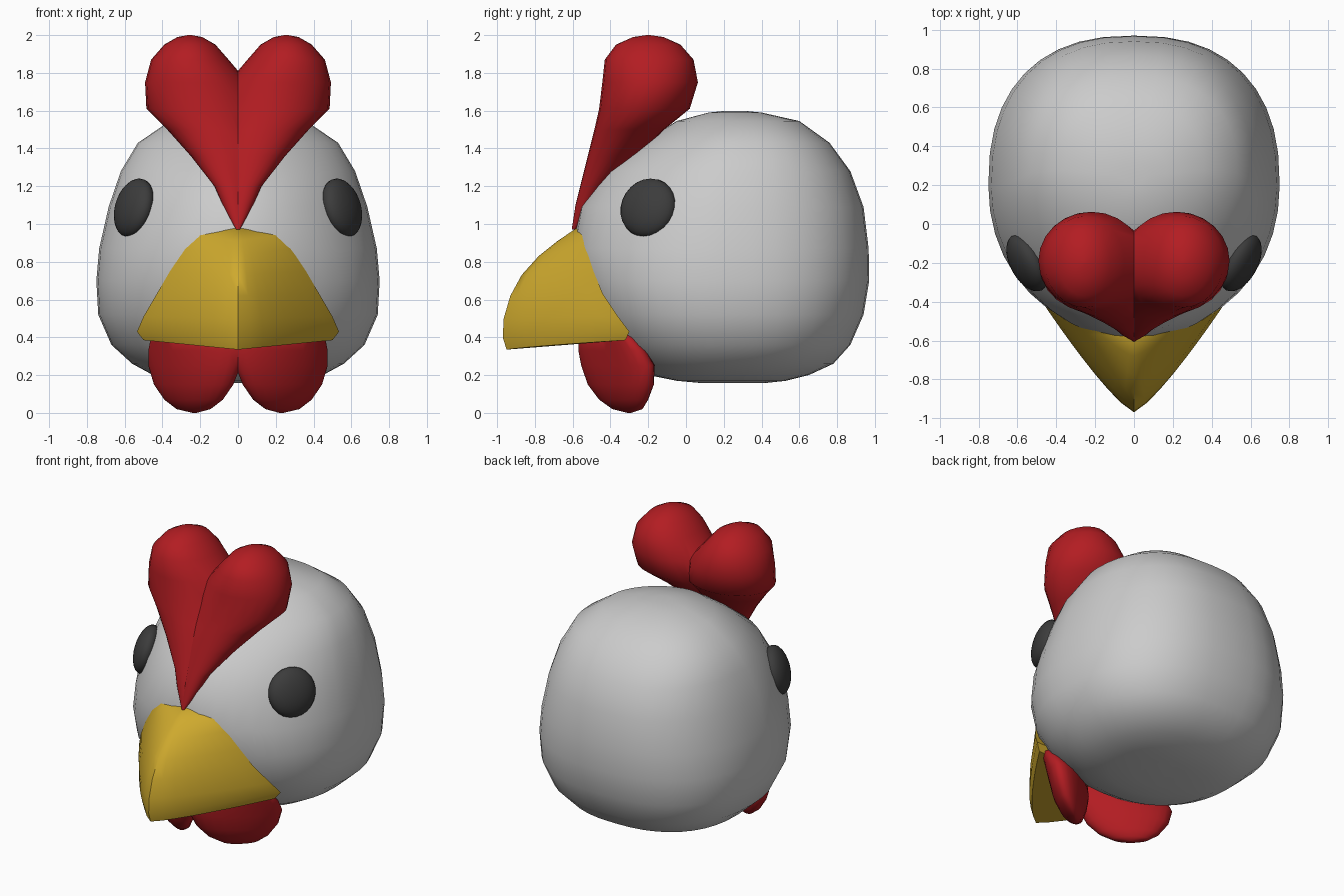
import bpy, bmesh
from math import sin, cos, pi, copysign
from mathutils import Vector

if "Cube" in bpy.data.objects:
    bpy.data.objects.remove(bpy.data.objects["Cube"])


def material(name, rgb):
    m = bpy.data.materials.new(name)
    m.diffuse_color = (*rgb, 1)
    m.use_nodes = True
    m.node_tree.nodes["Principled BSDF"].inputs["Base Color"].default_value = m.diffuse_color
    return m


red = material("red", (0.45, 0.012, 0.016))
yellow = material("yellow", (0.62, 0.40, 0.027))
dark = material("dark", (0.045, 0.045, 0.045))


def smooth(ob, angle):
    bpy.ops.object.select_all(action='DESELECT')
    ob.select_set(True)
    bpy.context.view_layer.objects.active = ob
    bpy.ops.object.shade_smooth_by_angle(angle=angle)


def loft(name, rings, mat=None, mirror=False, angle=0.9):
    """Skin closed rings of equal length and cap both ends."""
    bm = bmesh.new()
    loops = [[bm.verts.new(p) for p in ring] for ring in rings]
    n = len(loops[0])
    for a, b in zip(loops, loops[1:]):
        for i in range(n):
            j = (i + 1) % n
            bm.faces.new((a[i], a[j], b[j], b[i]))
    bm.faces.new(loops[0])
    bm.faces.new(loops[-1])
    bmesh.ops.recalc_face_normals(bm, faces=bm.faces)
    me = bpy.data.meshes.new(name)
    bm.to_mesh(me)
    bm.free()
    ob = bpy.data.objects.new(name, me)
    bpy.context.collection.objects.link(ob)
    if mat:
        me.materials.append(mat)
    smooth(ob, angle)
    if mirror:
        mod = ob.modifiers.new("mirror", 'MIRROR')
        mod.use_bisect_axis[0] = True
        mod.use_mirror_merge = False
    return ob


def head_ring(z, w, front, back, n=40):
    c, h = (front + back) / 2, (back - front) / 2
    n_front = 2.2 - 0.4 * min(1, max(0, (z - 0.6) / 0.4))
    ring = []
    for i in range(n):
        t = 2 * pi * i / n
        e = 2 / (2.4 if sin(t) > 0 else n_front)
        ring.append((w * copysign(abs(cos(t)) ** e, cos(t)),
                     c + h * copysign(abs(sin(t)) ** e, sin(t)), z))
    return ring


def oval(z, cx, rx, cy, ry, skew=0, n=24):
    return [(cx + rx * cos(2 * pi * i / n), cy + ry * sin(2 * pi * i / n + skew), z)
            for i in range(n)]


def beak_ring(ry, rz, ex, ey, ez, n=8):
    ring = []
    for i in range(-n, n + 1):
        s = abs(i) / n
        ring.append((ex * i / n, ry + (ey - ry) * s ** 1.25, rz + (ez - rz) * s))
    return ring


# Head: height, half width, front y, back y
loft("head", [head_ring(*r) for r in [
    (0.158, 0.12, 0.08, 0.42), (0.17, 0.30, -0.05, 0.53), (0.20, 0.45, -0.2, 0.65),
    (0.26, 0.56, -0.3, 0.78), (0.36, 0.67, -0.4, 0.87), (0.52, 0.74, -0.5, 0.94),
    (0.70, 0.75, -0.57, 0.97), (0.87, 0.735, -0.6, 0.967), (1.09, 0.685, -0.56, 0.94),
    (1.28, 0.62, -0.43, 0.87), (1.43, 0.53, -0.23, 0.76), (1.545, 0.36, -0.05, 0.6),
    (1.59, 0.17, 0.12, 0.4), (1.598, 0.06, 0.2, 0.32)]])

# Beak: ridge y and z, side edge x, y and z
loft("beak", [beak_ring(*r) for r in [
    (-0.57, 0.985, 0.06, -0.56, 0.982), (-0.68, 0.91, 0.20, -0.55, 0.94),
    (-0.78, 0.83, 0.28, -0.53, 0.87), (-0.87, 0.73, 0.36, -0.49, 0.75),
    (-0.93, 0.62, 0.43, -0.44, 0.63), (-0.965, 0.50, 0.50, -0.36, 0.51),
    (-0.97, 0.40, 0.535, -0.30, 0.43), (-0.95, 0.335, 0.50, -0.32, 0.385)]], yellow)

# Comb: one lobe, cut at the middle and mirrored
loft("comb", [oval(*r) for r in [
    (0.97, 0, 0.01, -0.595, 0.01), (1.10, 0.02, 0.06, -0.535, 0.05),
    (1.20, 0.04, 0.085, -0.49, 0.07), (1.36, 0.08, 0.17, -0.39, 0.13),
    (1.50, 0.13, 0.245, -0.30, 0.185), (1.61, 0.19, 0.295, -0.22, 0.24),
    (1.75, 0.22, 0.272, -0.19, 0.253), (1.87, 0.255, 0.205, -0.195, 0.235),
    (1.95, 0.255, 0.135, -0.20, 0.17), (1.99, 0.255, 0.065, -0.20, 0.08),
    (2.0, 0.255, 0.01, -0.20, 0.01)]], red, mirror=True)

# Wattles: slanted leaf-like lobes under the beak
loft("wattles", [oval(*r, skew=0.84) for r in [
    (0, 0.23, 0.01, -0.30, 0.01), (0.02, 0.235, 0.09, -0.31, 0.08),
    (0.07, 0.235, 0.155, -0.33, 0.13), (0.15, 0.235, 0.21, -0.345, 0.175),
    (0.25, 0.23, 0.245, -0.36, 0.195), (0.33, 0.22, 0.255, -0.39, 0.18),
    (0.40, 0.21, 0.25, -0.42, 0.15), (0.46, 0.20, 0.15, -0.41, 0.08)]], red, mirror=True)

# Eyes: flattened spheres lying along the head surface
for side, label in ((1, "right"), (-1, "left")):
    bpy.ops.mesh.primitive_uv_sphere_add(segments=24, ring_count=14, radius=1,
                                         location=(side * 0.55, -0.2, 1.085))
    eye = bpy.context.object
    eye.name = label + "_eye"
    eye.scale = (0.16, 0.16, 0.08)
    eye.rotation_euler = Vector((side * 0.85, -0.45, 0.26)).to_track_quat('Z', 'Y').to_euler()
    eye.data.materials.append(dark)
    smooth(eye, 0.9)
